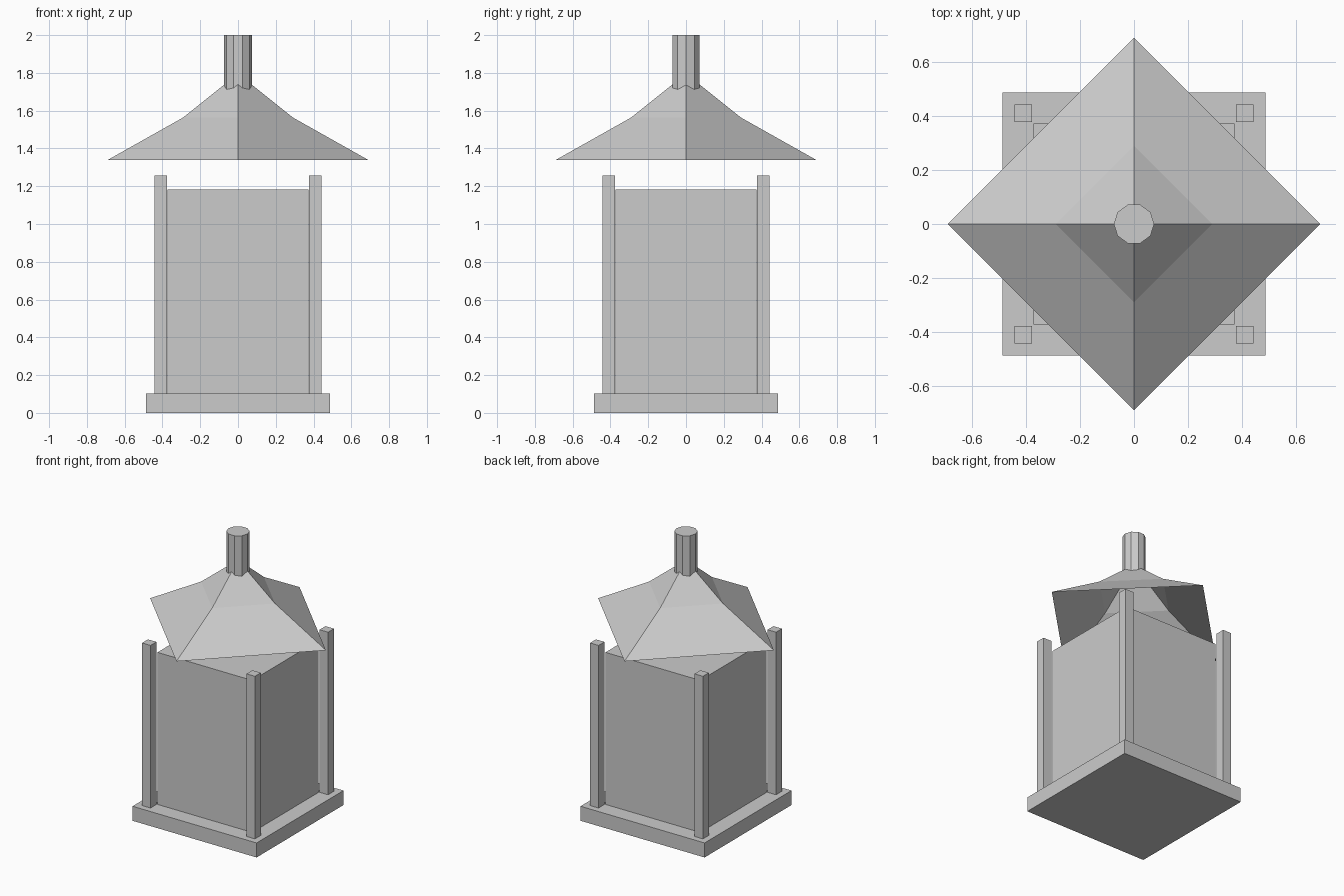
import bpy, bmesh
from math import cos, sin, tau

if "Cube" in bpy.data.objects:
    bpy.data.objects.remove(bpy.data.objects["Cube"])


def finish(name, bm):
    bmesh.ops.recalc_face_normals(bm, faces=bm.faces)
    mesh = bpy.data.meshes.new(name)
    bm.to_mesh(mesh)
    bm.free()
    obj = bpy.data.objects.new(name, mesh)
    bpy.context.collection.objects.link(obj)
    return obj


def box(name, x, y, half, z0, z1):
    bm = bmesh.new()
    bmesh.ops.create_cube(bm, size=1)
    bmesh.ops.scale(bm, vec=(2 * half, 2 * half, z1 - z0), verts=bm.verts)
    bmesh.ops.translate(bm, vec=(x, y, (z0 + z1) / 2), verts=bm.verts)
    return finish(name, bm)


def lathe(name, sides, profile, caps):
    """Stack flat-sided rings of (radius, height), first corner on +x."""
    bm = bmesh.new()
    rings = [[bm.verts.new((r * cos(tau * i / sides), r * sin(tau * i / sides), z))
              for i in range(sides)] for r, z in profile]
    for low, high in zip(rings, rings[1:]):
        for i in range(sides):
            j = (i + 1) % sides
            bm.faces.new((low[i], low[j], high[j], high[i]))
    if caps:
        bm.faces.new(rings[0][::-1])
        bm.faces.new(rings[-1])
    return finish(name, bm)


# Base slab and lantern body
box("base", 0, 0, 0.487, 0, 0.103)
box("body", 0, 0, 0.372, 0.103, 1.182)

# Four corner posts
for sy, depth in ((-1, "front"), (1, "back")):
    for sx, side in ((-1, "left"), (1, "right")):
        box(f"{depth}_{side}_post", sx * 0.41, sy * 0.41, 0.033, 0.103, 1.257)

# Hollow two-pitch roof, turned 45 degrees to the body
lathe("roof", 4, [(0.69, 1.339), (0.29, 1.564), (0.06, 1.748)], caps=False)

# Ten-sided finial
lathe("finial", 10, [(0.075, 1.70), (0.075, 2.0)], caps=True)
